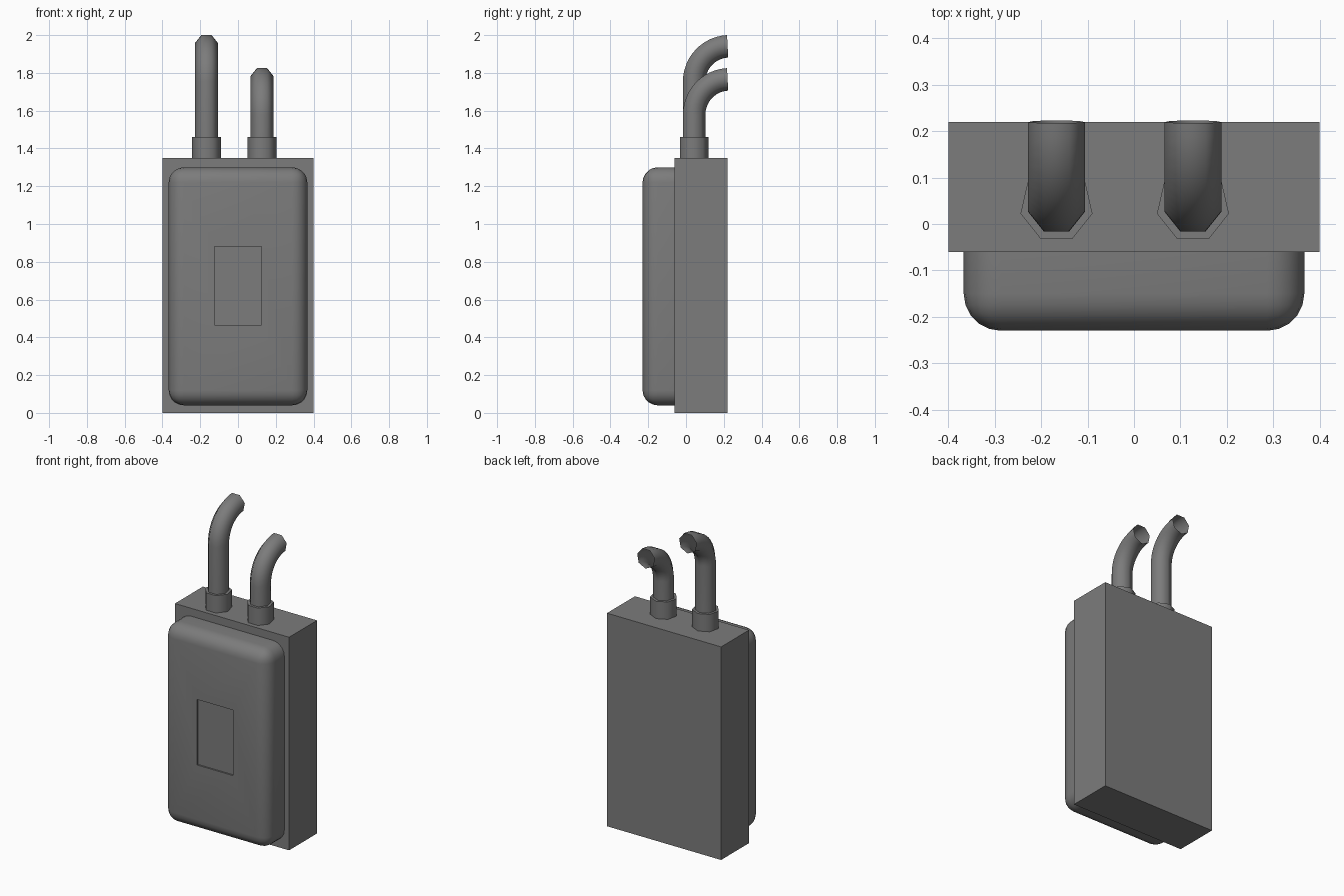
import bpy, bmesh, math
from mathutils import Vector, Matrix

if "Cube" in bpy.data.objects:
    bpy.data.objects.remove(bpy.data.objects["Cube"], do_unlink=True)

COLOUR = (0.2, 0.2, 0.2, 1)
grey = bpy.data.materials.new("mid_grey")
grey.use_nodes = True
grey.diffuse_color = COLOUR
grey.node_tree.nodes["Principled BSDF"].inputs["Base Color"].default_value = COLOUR


def finish(name, bm, smooth_angle=None):
    bmesh.ops.recalc_face_normals(bm, faces=bm.faces[:])
    mesh = bpy.data.meshes.new(name)
    bm.to_mesh(mesh)
    bm.free()
    mesh.materials.append(grey)
    obj = bpy.data.objects.new(name, mesh)
    bpy.context.collection.objects.link(obj)
    if smooth_angle:
        bpy.ops.object.select_all(action='DESELECT')
        obj.select_set(True)
        bpy.context.view_layer.objects.active = obj
        bpy.ops.object.shade_smooth_by_angle(angle=math.radians(smooth_angle))
    return obj


def box(low, high):
    low, high = Vector(low), Vector(high)
    bm = bmesh.new()
    bmesh.ops.create_cube(bm, size=1, matrix=Matrix.Translation((low + high) / 2)
                          @ Matrix.Diagonal((*(high - low), 1)))
    return bm


def ring(bm, centre, radius, tilt=0.0):
    """Seven-sided ring with a flat towards the front, tipped back by tilt."""
    verts = []
    for i in range(7):
        a = math.pi / 2 + i * math.tau / 7
        offset = Vector((radius * math.cos(a), radius * math.sin(a), 0))
        verts.append(bm.verts.new(Vector(centre) + Matrix.Rotation(-tilt, 3, 'X') @ offset))
    return verts


def skin(bm, rings):
    for a, b in zip(rings, rings[1:]):
        for i in range(7):
            j = (i + 1) % 7
            bm.faces.new((a[i], a[j], b[j], b[i]))


# Main case
finish("case", box((-0.4, -0.06, 0), (0.4, 0.22, 1.35)))

# Rounded front cover; the edges against the case stay square
bm = box((-0.367, -0.23, 0.04), (0.367, -0.05, 1.30))
edges = [e for e in bm.edges if any(v.co.y < -0.1 for v in e.verts)]
bmesh.ops.bevel(bm, geom=edges, offset=0.08, offset_type='OFFSET',
                segments=5, profile=0.5, affect='EDGES')

# Shallow rectangular recess in the cover
front = min(bm.faces, key=lambda f: f.calc_center_median().y)
bmesh.ops.inset_individual(bm, faces=[front], thickness=0.05)
for v in front.verts:
    v.co.x = math.copysign(0.125, v.co.x)
    v.co.z = 0.88 if v.co.z > 0.67 else 0.465
bmesh.ops.inset_individual(bm, faces=[front], thickness=0.0, depth=0.0)
for v in front.verts:
    v.co.y += 0.01
finish("front_cover", bm, 35)

# Two bent pipes, each rising from a collar
PIPE_Y, BEND, SWEEP, STEPS = 0.04, 0.19, math.radians(87), 12
for side, x, height in (("right", -0.167, 1.944), ("left", 0.127, 1.769)):
    bm = bmesh.new()
    rings = [ring(bm, (x, PIPE_Y, z), 0.0795) for z in (1.34, 1.46)]
    skin(bm, rings)
    for r in rings:
        bm.faces.new(r)
    finish(side + "_collar", bm, 60)

    bm = bmesh.new()
    rings = [ring(bm, (x, PIPE_Y, 1.36), 0.0626)]
    for i in range(STEPS + 1):
        t = SWEEP * i / STEPS
        centre = (x, PIPE_Y + BEND * (1 - math.cos(t)), height - BEND + BEND * math.sin(t))
        rings.append(ring(bm, centre, 0.0626, t))
    skin(bm, rings)
    finish(side + "_pipe", bm, 60)
